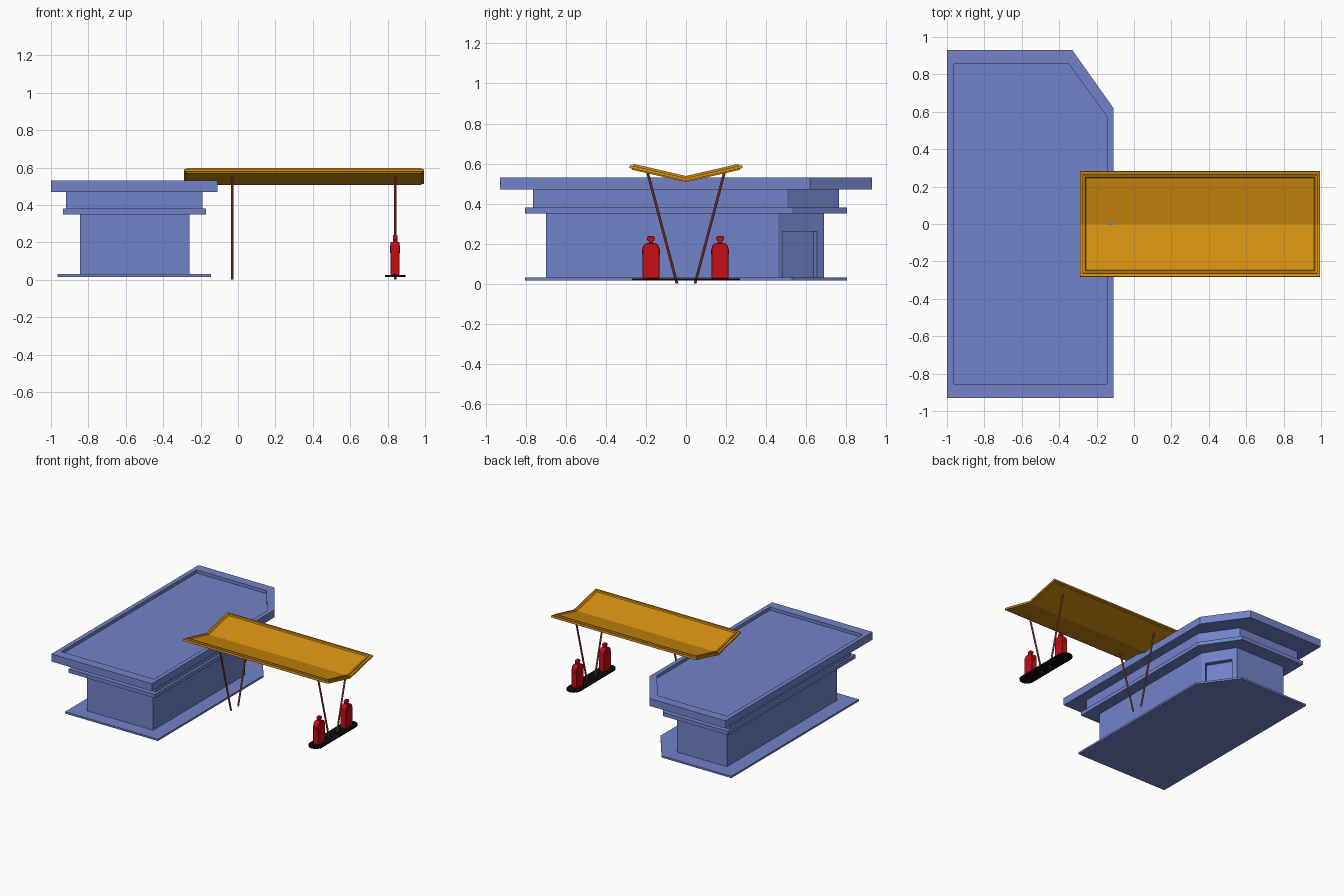
import bpy, bmesh
from math import sin, cos, pi
from mathutils import Vector

if "Cube" in bpy.data.objects:
    bpy.data.objects.remove(bpy.data.objects["Cube"])


def material(name, rgb):
    m = bpy.data.materials.new(name)
    m.diffuse_color = (*rgb, 1)
    m.use_nodes = True
    m.node_tree.nodes["Principled BSDF"].inputs["Base Color"].default_value = m.diffuse_color
    return m


BLUE = material("wall_blue", (0.165, 0.227, 0.584))
YELLOW = material("canopy_yellow", (0.67, 0.28, 0.005))
RED = material("pump_red", (0.58, 0.004, 0.008))
RUST = material("post_red", (0.43, 0.08, 0.07))
BLACK = material("black", (0.003, 0.003, 0.003))


def loft(name, rings, mat, ridge=None):
    """Skin equal-length rings into a closed solid; ridge splits the end caps."""
    bm = bmesh.new()
    vs = [[bm.verts.new(p) for p in r] for r in rings]
    n = len(vs[0])
    for a, b in zip(vs, vs[1:]):
        for i in range(n):
            j = (i + 1) % n
            bm.faces.new((a[i], a[j], b[j], b[i]))
    for cap in (vs[0], vs[-1]):
        bm.faces.new(cap)
        if ridge:
            bmesh.ops.connect_verts(bm, verts=[cap[i] for i in ridge])
    bmesh.ops.recalc_face_normals(bm, faces=bm.faces)
    me = bpy.data.meshes.new(name)
    bm.to_mesh(me)
    bm.free()
    me.materials.append(mat)
    ob = bpy.data.objects.new(name, me)
    bpy.context.collection.objects.link(ob)
    return ob


def plan(x0, x1, y0, y1, yc, xc, z):
    """Rectangle with its back right corner cut off."""
    return [(x0, y0, z), (x1, y0, z), (x1, yc, z), (xc, y1, z), (x0, y1, z)]


def box(name, x, y, z, mat):
    ring = lambda h: [(x[0], y[0], h), (x[1], y[0], h), (x[1], y[1], h), (x[0], y[1], h)]
    return loft(name, [ring(z[0]), ring(z[1])], mat)


# Building tiers
tiers = {
    "base_slab": ((-0.965, -0.145, -0.805, 0.805, 0.53, -0.348), 0.015, 0.03),
    "building_walls": ((-0.845, -0.26, -0.70, 0.69, 0.46, -0.405), 0.03, 0.35),
    "lower_ledge": ((-0.935, -0.17, -0.805, 0.805, 0.53, -0.36), 0.35, 0.38),
    "upper_band": ((-0.92, -0.19, -0.765, 0.765, 0.505, -0.37), 0.38, 0.47),
}
for name, (p, z0, z1) in tiers.items():
    loft(name, [plan(*p, z0), plan(*p, z1)], BLUE)

# Roof slab with sunken top
outer = (-1.0, -0.11, -0.93, 0.93, 0.62, -0.33)
inner = (-0.965, -0.145, -0.855, 0.855, 0.575, -0.348)
loft("roof_slab", [plan(*outer, 0.47), plan(*outer, 0.53),
                   plan(*inner, 0.53), plan(*inner, 0.505)], BLUE)

# Recessed doorway in the cut corner
a, b = Vector((-0.26, 0.46, 0)), Vector((-0.405, 0.69, 0))
t = (b - a).normalized()
nrm = Vector((t.y, -t.x, 0))
p, q = a.lerp(b, 0.10), a.lerp(b, 0.85)
foot = [p + nrm * 0.03, q + nrm * 0.03, q - nrm * 0.035, p - nrm * 0.035]
cutter = loft("door_cutter", [[v + Vector((0, 0, h)) for v in foot] for h in (0.01, 0.26)], BLUE)
cutter.hide_render = True
walls = bpy.data.objects["building_walls"]
mod = walls.modifiers.new("doorway", "BOOLEAN")
mod.object, mod.operation, mod.solver = cutter, "DIFFERENCE", "EXACT"
bpy.context.view_layer.objects.active = walls
bpy.ops.object.modifier_apply(modifier=mod.name)
bpy.data.objects.remove(cutter)


# V-shaped canopy with stepped edge and sunken top
def vee(inset, z):
    x0, x1 = -0.29 + inset, 0.995 + (-inset)
    y = 0.285 - inset - 0.23 * (z - 0.507)
    e = z + 0.23 * y
    return [(x0, -y, e), (x1, -y, e), (x1, 0, z), (x1, y, e), (x0, y, e), (x0, 0, z)]


loft("canopy", [vee(i, z) for i, z in (
    (0.015, 0.507), (0.015, 0.513), (0, 0.513), (0, 0.528), (0.015, 0.528),
    (0.015, 0.538), (0.027, 0.538), (0.033, 0.529))], YELLOW, ridge=(2, 5))

# Slanted canopy posts
for x, where in ((-0.03, "inner"), (0.84, "outer")):
    for s, side in ((-1, "front"), (1, "back")):
        rings = [[(x + 0.007 * cos(k * pi / 4), s * y + 0.007 * sin(k * pi / 4), z)
                  for k in range(8)] for y, z in ((0.045, 0), (0.192, 0.556))]
        loft(f"{where}_post_{side}", rings, RUST)

# Pump island with rounded ends
edge = []
for s in (1, -1):
    for k in range(13):
        ang = k * pi / 12 + (0 if s > 0 else pi)
        edge.append((0.84 + 0.055 * cos(ang), s * 0.215 + 0.055 * sin(ang)))
loft("pump_island", [[(x, y, z) for x, y in edge] for z in (0.015, 0.026)], BLACK)


# Fuel pumps: half profiles (y, z) mirrored and extruded along x
def slab(name, half, cy, hx, mat, bevel):
    prof = half + [(-y, z) for y, z in reversed(half)]
    ob = loft(name, [[(x, cy + y, z) for y, z in prof] for x in (0.84 - hx, 0.84 + hx)], mat)
    m = ob.modifiers.new("edge", "BEVEL")
    m.width, m.segments = bevel, 1
    return ob


body = [(0.043, 0.026), (0.043, 0.170), (0.040, 0.186), (0.032, 0.197), (0.020, 0.203)]
head = [(0.009, 0.200), (0.009, 0.211), (0.018, 0.217), (0.020, 0.230), (0.013, 0.238)]
for cy, side in ((-0.175, "front"), (0.17, "back")):
    slab(f"pump_body_{side}", body, cy, 0.024, RED, 0.003)
    slab(f"pump_head_{side}", head, cy, 0.012, RED, 0.002)
    # Display panels on both faces and a nozzle holder on each flank
    for s, face in ((-1, "left"), (1, "right")):
        x = 0.84 + s * 0.024
        box(f"pump_panel_{side}_{face}", (x - 0.002, x + 0.002),
            (cy - 0.013, cy + 0.013), (0.143, 0.182), RED)
        y = cy + s * 0.043
        box(f"nozzle_holder_{side}_{face}", (0.834, 0.846),
            (y - 0.003, y + 0.003), (0.145, 0.168), RED)
